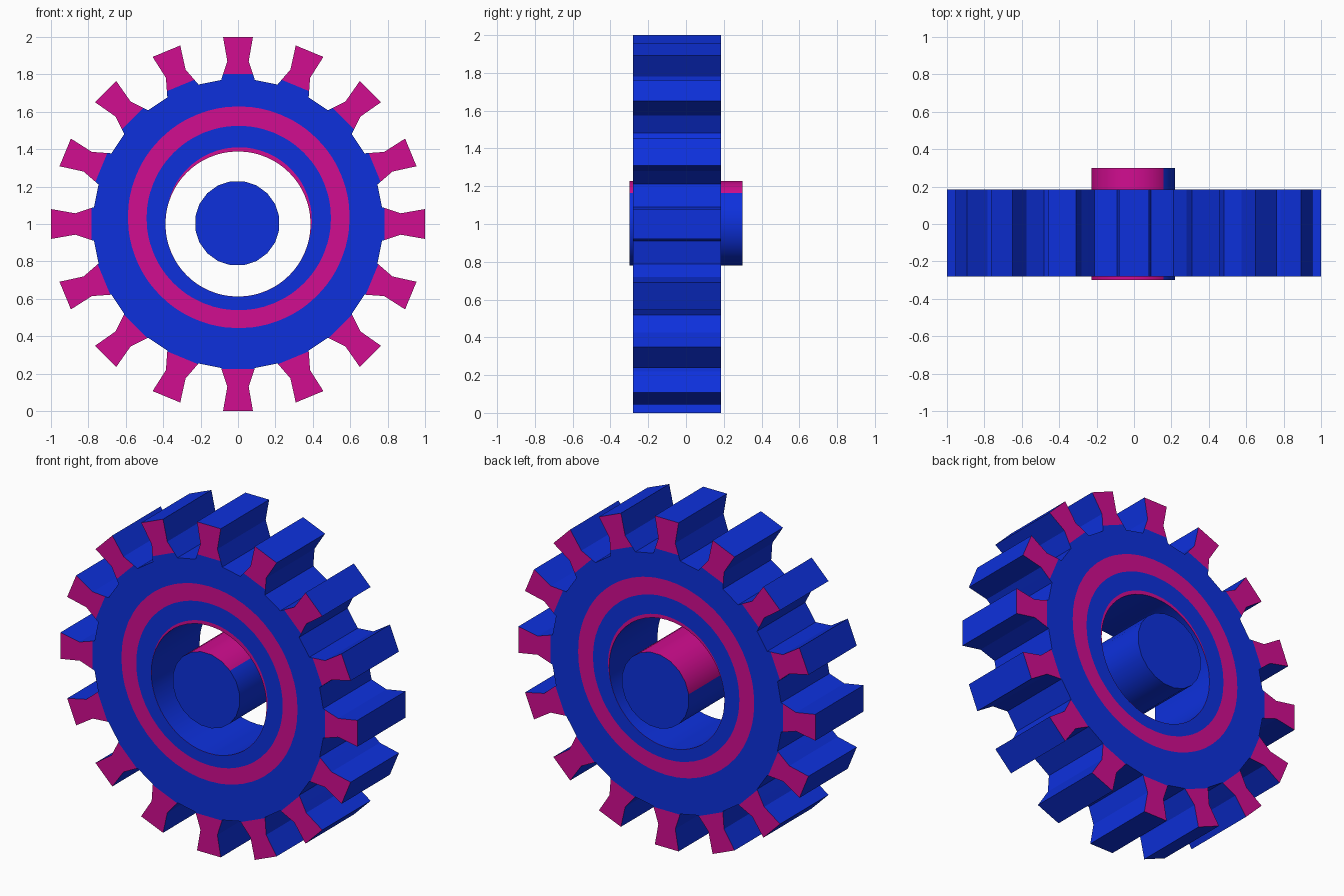
import bpy, bmesh, math

if "Cube" in bpy.data.objects:
    bpy.data.objects.remove(bpy.data.objects["Cube"])

def material(name, rgb):
    m = bpy.data.materials.new(name)
    m.diffuse_color = (*rgb, 1)
    m.use_nodes = True
    m.node_tree.nodes["Principled BSDF"].inputs["Base Color"].default_value = m.diffuse_color
    return m

blue = material("blue", (0.004, 0.03, 0.72))
pink = material("magenta", (0.64, 0.004, 0.28))

def make_object(name, bm):
    bmesh.ops.recalc_face_normals(bm, faces=bm.faces)
    me = bpy.data.meshes.new(name)
    bm.to_mesh(me)
    bm.free()
    me.materials.append(blue)
    me.materials.append(pink)
    ob = bpy.data.objects.new(name, me)
    bpy.context.collection.objects.link(ob)
    bpy.ops.object.select_all(action='DESELECT')
    ob.select_set(True)
    bpy.context.view_layer.objects.active = ob
    bpy.ops.object.shade_smooth_by_angle(angle=math.radians(20))
    return ob

def extrude_back(bm, depth):
    r = bmesh.ops.extrude_face_region(bm, geom=bm.faces[:], use_keep_orig=True)
    new = [v for v in r["geom"] if isinstance(v, bmesh.types.BMVert)]
    bmesh.ops.translate(bm, verts=new, vec=(0, depth, 0))
    bm.normal_update()

# gear: front face pattern, extruded through its thickness
TEETH, FRONT, BACK = 16, -0.28, 0.185
R = 0.775
half = math.asin(0.09 / R)
step = 2 * math.pi / TEETH
bm = bmesh.new()

def face(verts, mat):
    bm.faces.new(verts).material_index = mat

def polar(r, a, dx=0, dz=0):
    return bm.verts.new((r * math.cos(a) + dx, FRONT, 1 + r * math.sin(a) + dz))

def tooth_row(a, r, w):
    c, s = math.cos(a), math.sin(a)
    return [bm.verts.new((r * c - t * s, FRONT, 1 + r * s + t * c)) for t in (-w, 0, w)]

# four points per tooth: base corner, base middle, base corner, gap middle
angles, radii = [], []
for i in range(TEETH):
    a = i * step
    angles += [a - half, a, a + half, a + step / 2]
    radii += [R, R * math.cos(half), R, R * math.cos(step / 2 - half)]

hole = [polar(0.388, a) for a in angles]
rim = [polar(0.389 + max(0, 0.022 * math.sin(a + 0.25)), a) for a in angles]
band_in = [polar(0.493, a, 0.004, 0.032) for a in angles]
band_out = [polar(0.593, a, 0.004, 0.036) for a in angles]
edge = [polar(r, a) for r, a in zip(radii, angles)]
loops = [hole, rim, band_in, band_out, edge]
n = len(angles)
for k, mat in enumerate((1, 0, 1, 0)):
    for i in range(n):
        j = (i + 1) % n
        face((loops[k][i], loops[k + 1][i], loops[k + 1][j], loops[k][j]), mat)

# waisted teeth, blue at the root and magenta beyond
for i in range(TEETH):
    a = i * step
    split = max(0.774, 0.783 + 0.02 * math.sin(a))
    w = 0.09 + (0.057 - 0.09) * (split - 0.77) / 0.1
    rows = [edge[4 * i:4 * i + 3], tooth_row(a, split, w),
            tooth_row(a, 0.87, 0.057), tooth_row(a, 1.0, 0.08)]
    for k, mat in enumerate((0, 1, 1)):
        for s in (0, 1):
            face((rows[k][s], rows[k + 1][s], rows[k + 1][s + 1], rows[k][s + 1]), mat)

extrude_back(bm, BACK - FRONT)
for f in bm.faces:
    if abs(f.normal.y) < 0.5:
        f.material_index = 0
make_object("gear", bm)

# axle: free cylinder in the hole with a magenta patch on its upper left side
bm = bmesh.new()
ring = [bm.verts.new((0.227 * math.cos(math.radians(9 + 18 * i)) - 0.004, -0.3,
                      1.004 + 0.227 * math.sin(math.radians(9 + 18 * i)))) for i in range(20)]
bm.faces.new(ring)
extrude_back(bm, 0.6)
for f in bm.faces:
    c = f.calc_center_median()
    ang = math.degrees(math.atan2(c.z - 1.004, c.x + 0.004))
    f.material_index = int(len(f.verts) == 4 and 45 < ang < 171)
make_object("axle", bm)
